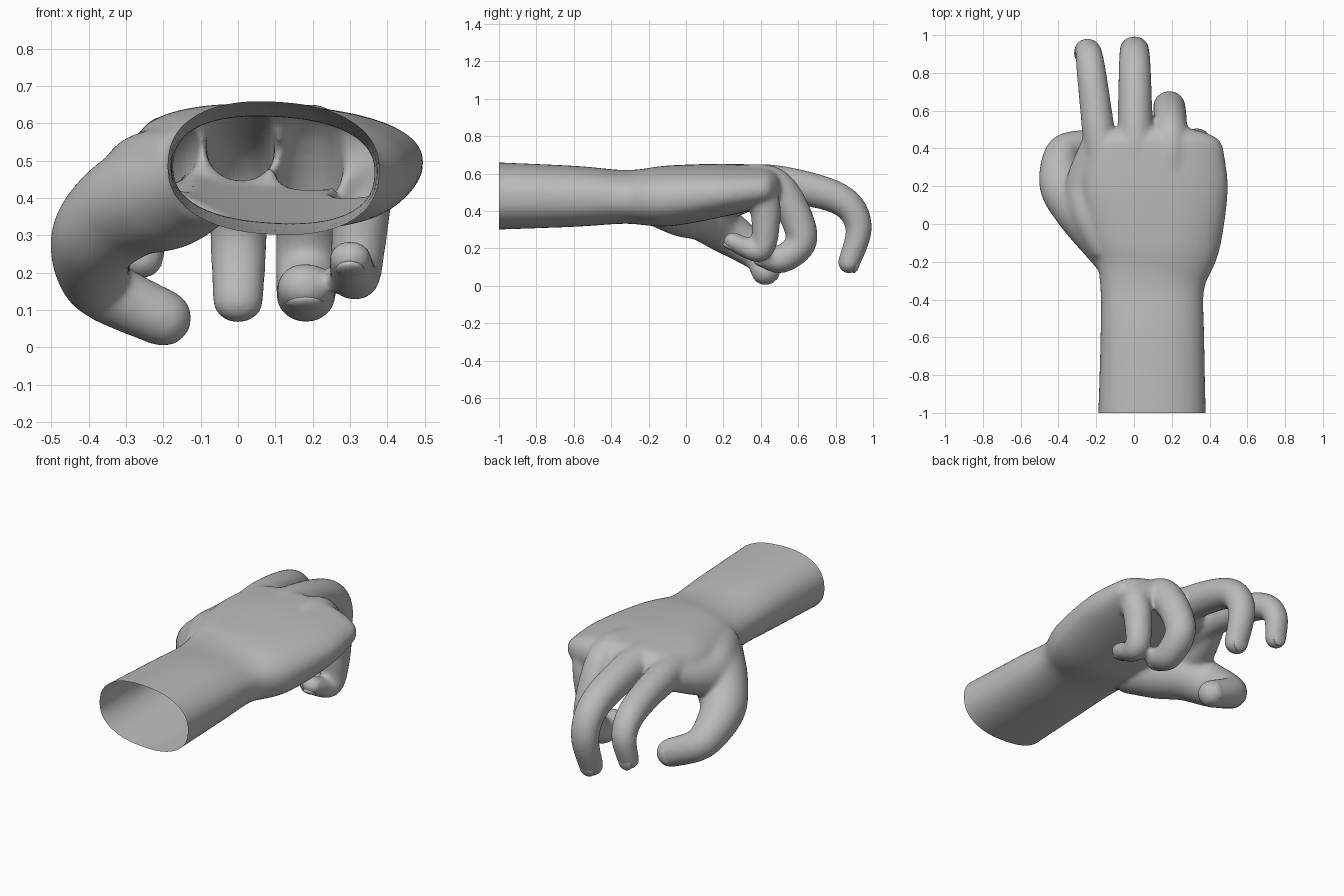
import bpy, bmesh, math
from mathutils import Vector, Matrix

cube = bpy.data.objects.get("Cube")
if cube:
    bpy.data.objects.remove(cube, do_unlink=True)

GREY = (0.5, 0.5, 0.5, 1)
skin = bpy.data.materials.new("plain grey")
skin.use_nodes = True
skin.diffuse_color = GREY
skin.node_tree.nodes["Principled BSDF"].inputs["Base Color"].default_value = GREY

SIDEWAYS, UPWARD = Vector((1, 0, 0)), Vector((0, 0, 1))
ROLLED = Vector((1, 0, -0.06))


def spline(keys, steps=7):
    """Smooth curve through the keys (x, y, z, side radius, depth radius)."""
    padded = [keys[0], *keys, keys[-1]]
    path = []
    for i in range(len(keys) - 1):
        for step in range(steps):
            t = step / steps
            path.append([(2 * b + (c - a) * t + (2 * a - 5 * b + 4 * c - d) * t * t
                          + (3 * b - a - 3 * c + d) * t ** 3) / 2
                         for a, b, c, d in zip(*padded[i:i + 4])])
    return path + [list(keys[-1])]


def frame(start, end, reference):
    """Unit directions along a path, across it and out of its back."""
    along = (Vector(end[:3]) - Vector(start[:3])).normalized()
    side = (reference - along * reference.dot(along)).normalized()
    return along, side, side.cross(along)


def limb(bm, keys, reference, power=1.0, sides=40):
    """Loft rounded rings along a path, with a domed end."""
    path = spline(keys)
    last = len(path) - 1
    rings = []
    for i, point in enumerate(path):
        along, u, v = frame(path[max(i - 1, 0)], path[min(i + 1, last)], reference)
        rings.append((Vector(point[:3]), u * point[3], v * point[4]))
    center, u, v = rings[-1]
    dome = min(u.length, v.length)
    for degrees in range(20, 90, 20):
        a = math.radians(degrees)
        rings.append((center + along * dome * math.sin(a), u * math.cos(a), v * math.cos(a)))

    def square_off(value):
        return math.copysign(abs(value) ** power, value)

    loops = []
    for center, u, v in rings:
        angles = [math.tau * j / sides for j in range(sides)]
        loops.append([bm.verts.new(center + u * square_off(math.cos(a))
                                   + v * square_off(math.sin(a))) for a in angles])
    for a, b in zip(loops, loops[1:]):
        for j in range(sides):
            n = (j + 1) % sides
            bm.faces.new((a[j], a[n], b[n], b[j]))
    bm.faces.new(loops[0][::-1])
    bm.faces.new(loops[-1])


def finger(root, tip_x, thick, thin, bones):
    """Finger keys from bones of (length, downward pitch in degrees)."""
    x, y, z = root
    total = sum(length for length, pitch in bones)
    keys = [(x, y, z, thick, thick * 1.1)]
    reach = 0
    for i, (length, pitch) in enumerate(bones, start=1):
        part = i / len(bones)
        reach += length
        y += length * math.cos(math.radians(pitch))
        z -= length * math.sin(math.radians(pitch))
        width = thick + (thin - thick) * part
        keys.append((x + (tip_x - x) * reach / total, y, z, width, width * (1.12 - part * 0.26)))
    return keys


def round_keys(*points):
    return [(*point, point[-1]) for point in points]


def add_object(name, bm):
    for face in bm.faces:
        face.smooth = True
    mesh = bpy.data.meshes.new(name)
    bm.to_mesh(mesh)
    bm.free()
    mesh.materials.append(skin)
    obj = bpy.data.objects.new(name, mesh)
    bpy.context.collection.objects.link(obj)
    return obj


# Forearm, wrist and palm
arm = [(.095, -1.1, .48, .288, .182), (.097, -.6, .478, .275, .162),
       (.097, -.32, .475, .278, .142), (.115, -.1, .48, .345, .16),
       (.11, .18, .51, .388, .14), (.11, .41, .532, .362, .112)]

# Web of muscle between thumb and palm
web = round_keys((-.13, -.14, .49, .1), (-.23, .05, .465, .115),
                 (-.26, .2, .455, .105), (-.21, .4, .51, .08))

# Fingers and thumb
index = finger((-.16, .25, .515), -.26, .095, .061,
               [(.25, -3), (.31, 10), (.15, 42), (.14, 97)])
middle = finger((.01, .25, .535), 0, .102, .069,
                [(.25, -2), (.33, 14), (.18, 55), (.2, 105)])
ring = finger((.2, .25, .535), .18, .095, .076,
              [(.23, 1), (.3, 62), (.16, 130), (.1, 190)])
little = finger((.36, .2, .51), .3, .092, .058,
                [(.2, 9), (.18, 81), (.12, 107), (.15, 200)])
thumb = round_keys((-.08, -.2, .45, .115), (-.18, -.03, .415, .15), (-.29, .09, .38, .142),
                   (-.378, .2, .3, .122), (-.39, .33, .21, .1),
                   (-.35, .4, .15, .086), (-.2, .425, .078, .077))
digits = {"index": (index, SIDEWAYS), "middle": (middle, SIDEWAYS),
          "ring": (ring, SIDEWAYS), "little": (little, SIDEWAYS),
          "thumb": (thumb, UPWARD)}

bm = bmesh.new()
limb(bm, arm, ROLLED, power=0.86)
limb(bm, web, SIDEWAYS)
for keys, reference in digits.values():
    limb(bm, keys, reference)
bmesh.ops.recalc_face_normals(bm, faces=bm.faces)
parts = add_object("hand_parts", bm)

# Fuse the parts into one skin and soften the creases
fuse = parts.modifiers.new("fuse", 'REMESH')
fuse.mode = 'VOXEL'
fuse.voxel_size = 0.012
soften = parts.modifiers.new("soften", 'SMOOTH')
soften.iterations = 14
fused = parts.evaluated_get(bpy.context.evaluated_depsgraph_get())
bm = bmesh.new()
bm.from_mesh(fused.to_mesh())
bpy.data.objects.remove(parts, do_unlink=True)

# Cut the forearm open
bmesh.ops.bisect_plane(bm, geom=bm.verts[:] + bm.edges[:] + bm.faces[:],
                       plane_co=(0, -1, 0), plane_no=(0, -1, 0), clear_outer=True)
add_object("hand_and_forearm", bm)

# Fingernails
for name, (keys, reference) in digits.items():
    path = spline(keys)
    along, side, back = frame(path[-2], path[-1], reference)
    width, depth = keys[-1][3:]
    center = Vector(keys[-1][:3]) + back * depth * 0.66
    turn = Matrix((side, along, back)).transposed().to_4x4()
    size = Matrix.Diagonal((width * 0.66, 0.045, depth * 0.32, 1))
    bm = bmesh.new()
    bmesh.ops.create_uvsphere(bm, u_segments=24, v_segments=12, radius=1,
                              matrix=Matrix.Translation(center) @ turn @ size)
    add_object(name + "_nail", bm)
